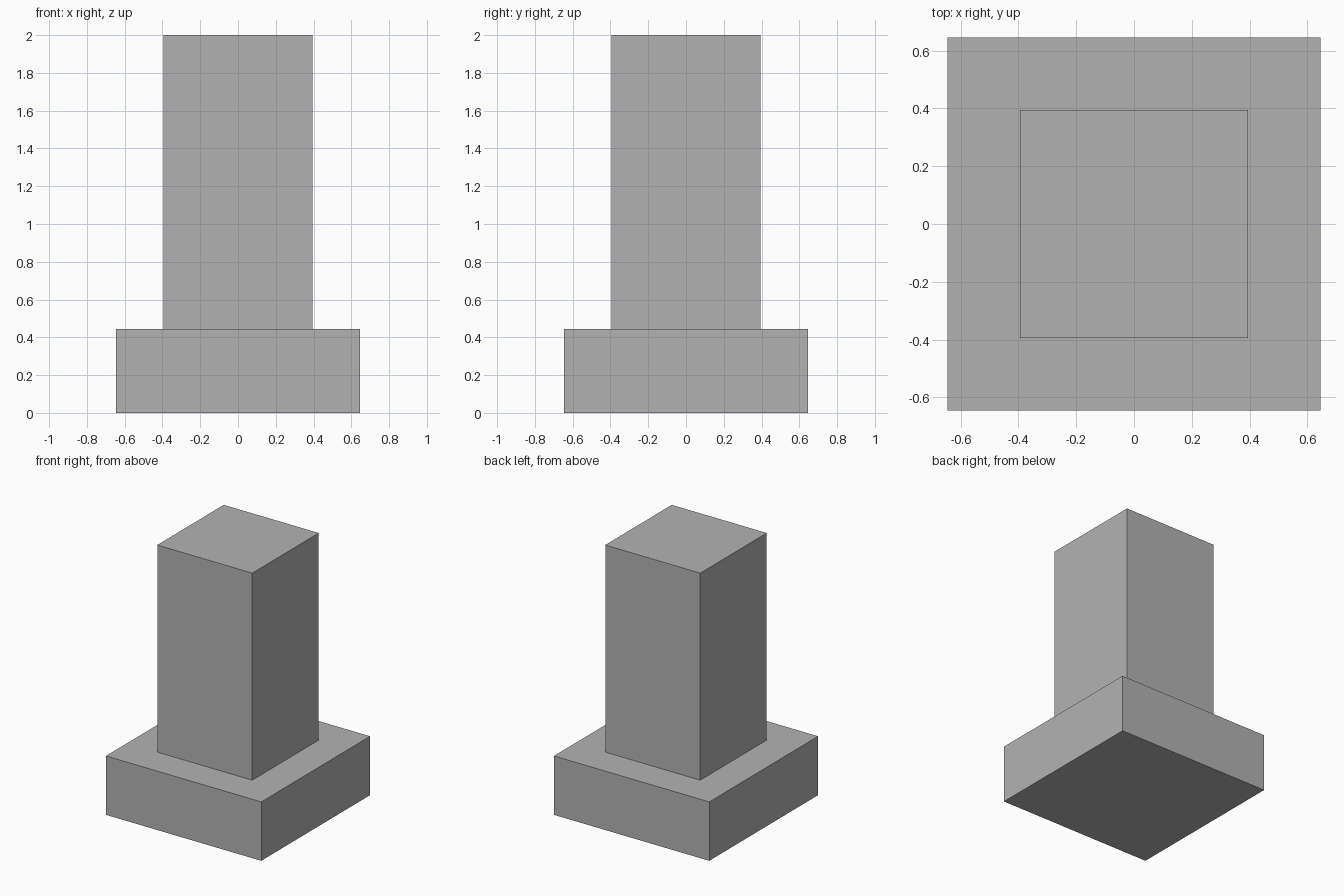
import bpy

if "Cube" in bpy.data.objects:
    bpy.data.objects.remove(bpy.data.objects["Cube"])

grey = bpy.data.materials.new("plain_grey")
grey.diffuse_color = (0.45, 0.45, 0.45, 1.0)
grey.use_nodes = True
grey.node_tree.nodes["Principled BSDF"].inputs["Base Color"].default_value = grey.diffuse_color


def block(name, width, bottom, top):
    """Square block centred on the z axis."""
    bpy.ops.mesh.primitive_cube_add(size=1, location=(0, 0, (bottom + top) / 2))
    obj = bpy.context.object
    obj.name = name
    obj.scale = (width, width, top - bottom)
    bpy.ops.object.transform_apply(location=False, rotation=False, scale=True)
    obj.data.materials.append(grey)
    return obj


# Wide footing with a square column standing on it
block("base_plinth", 1.292, 0.0, 0.443)
block("column", 0.79, 0.443, 2.0)
